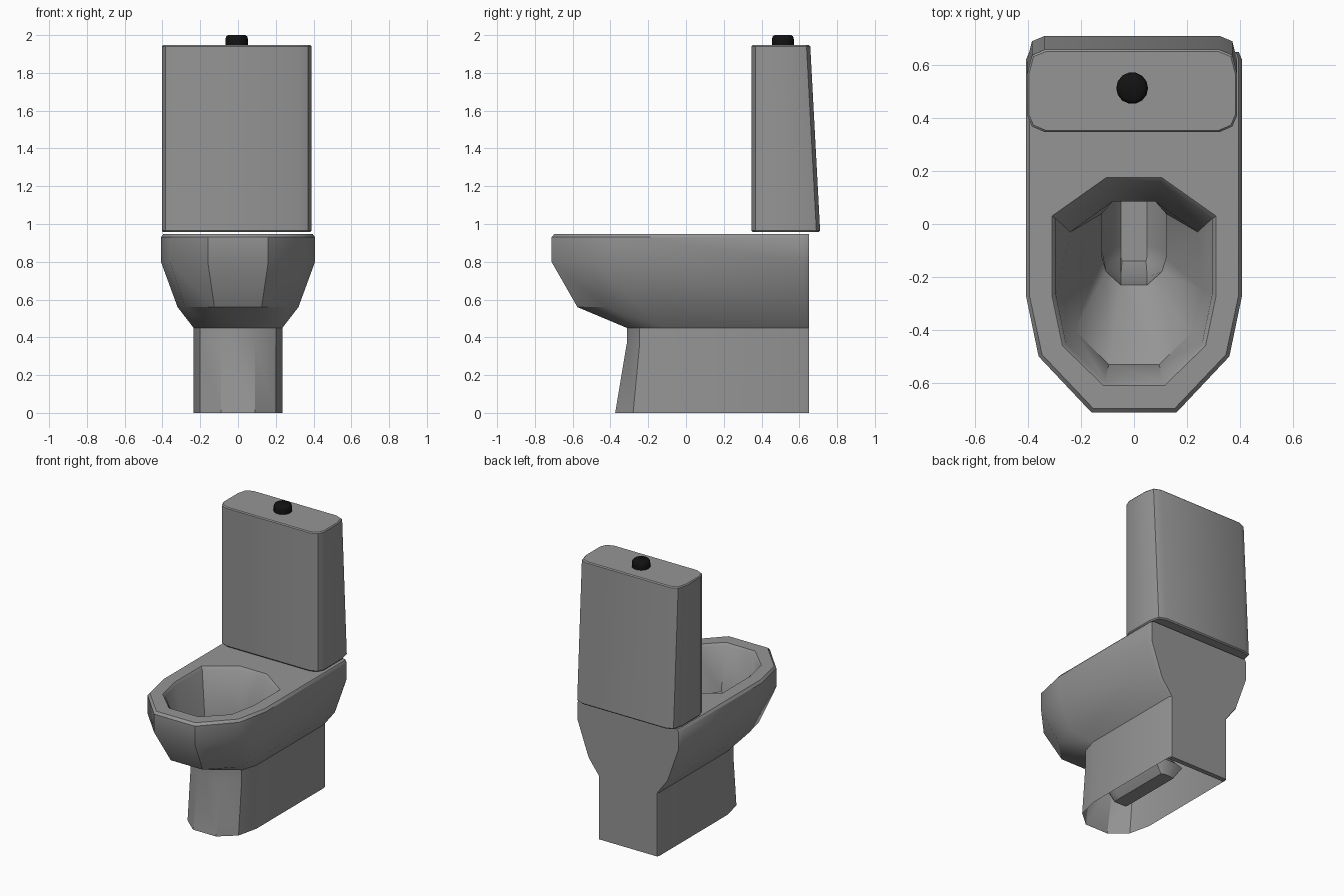
import bpy, bmesh, math

if "Cube" in bpy.data.objects:
    bpy.data.objects.remove(bpy.data.objects["Cube"])


def material(name, v):
    mat = bpy.data.materials.new(name)
    mat.diffuse_color = (v, v, v, 1)
    mat.use_nodes = True
    mat.node_tree.nodes["Principled BSDF"].inputs["Base Color"].default_value = mat.diffuse_color
    return mat


GREY, BLACK = material("dark_grey", .30), material("black", .006)


def ring(bm, half, z, cx=0.0):
    """Closed loop: half outline (back to front, x > 0) mirrored about x = cx."""
    pts = [(cx + x, y) for x, y in half] + [(cx - x, y) for x, y in reversed(half)]
    return [bm.verts.new((x, y, z)) for x, y in pts]


def skin(bm, loops):
    for a, b in zip(loops, loops[1:]):
        n = len(a)
        for i in range(n):
            j = (i + 1) % n
            bm.faces.new((a[i], a[j], b[j], b[i]))


def loop_edges(bm, loop):
    return [bm.edges.get((loop[i], loop[(i + 1) % len(loop)])) for i in range(len(loop))]


def finish(bm, name, mat, angle=35):
    bmesh.ops.recalc_face_normals(bm, faces=bm.faces)
    me = bpy.data.meshes.new(name)
    bm.to_mesh(me)
    bm.free()
    me.materials.append(mat)
    ob = bpy.data.objects.new(name, me)
    bpy.context.collection.objects.link(ob)
    bpy.ops.object.select_all(action='DESELECT')
    ob.select_set(True)
    bpy.context.view_layer.objects.active = ob
    bpy.ops.object.shade_smooth_by_angle(angle=math.radians(angle))


# Bowl and pedestal: outer shell, open underneath
bm = bmesh.new()
rim = [(.395, .65), (.408, .62), (.408, -.27), (.36, -.50), (.16, -.712)]
neck = [(.228, .65), (.235, .63), (.235, -.13), (.20, -.245), (.09, -.313)]
outer = [
    ring(bm, [(.228, .65), (.235, .63), (.235, -.13), (.20, -.28), (.09, -.375)], 0),
    ring(bm, neck, .37),
    ring(bm, neck, .45),
    ring(bm, [(.31, .65), (.32, .63), (.32, -.25), (.28, -.42), (.125, -.575)], .56),
    ring(bm, rim, .80),
    ring(bm, rim, .93),
    ring(bm, [(.385, .65), (.395, .62), (.395, -.268), (.347, -.493), (.153, -.697)], .947),
]
skin(bm, outer)

# Basin and drain: inner shell, ending in a closed trap inside the pedestal
inner = [
    ring(bm, [(.105, .175), (.31, .03), (.31, -.27), (.27, -.46), (.115, -.61)], .947),
    ring(bm, [(.10, .16), (.295, .02), (.295, -.265), (.257, -.45), (.11, -.595)], .93),
    ring(bm, [(.08, .085), (.24, -.03), (.26, -.25), (.225, -.40), (.095, -.53)], .63),
    ring(bm, [(.05, .12), (.12, .04), (.12, -.13), (.105, -.18), (.05, -.23)], .43),
    ring(bm, [(.05, .36), (.12, .34), (.12, -.10), (.105, -.16), (.05, -.20)], .18),
    ring(bm, [(.03, .34), (.05, .33), (.05, -.08), (.05, -.12), (.045, -.14)], .08),
]
skin(bm, inner)
bm.faces.new(inner[-1])

# Flat rim between the two shells
bmesh.ops.triangle_fill(bm, use_beauty=True,
                        edges=loop_edges(bm, outer[-1]) + loop_edges(bm, inner[0]))

# Narrow foot lip under the back wall
foot = outer[0]
lip = [bm.verts.new((x, .615, 0)) for x in (-.228, .228)]
bm.faces.new((foot[0], foot[-1], lip[0], lip[1]))
finish(bm, "bowl", GREY)

# Tank: rounded outline with a leaning back
bm = bmesh.new()


def tank_ring(back, inset, z):
    half = [(.33, back), (.378, back - .02), (.396, back - .09),
            (.396, .41), (.378, .368), (.33, .347)]
    cy = (back + .347) / 2
    sx, sy = 1 - inset / .396, 1 - inset / (back - cy)
    return ring(bm, [(x * sx, cy + (y - cy) * sy) for x, y in half], z, -.007)


tank = [tank_ring(.709, .006, .957), tank_ring(.71, 0, .965),
        tank_ring(.658, 0, 1.940), tank_ring(.657, .006, 1.947)]
skin(bm, tank)
bm.faces.new(tank[0])
bm.faces.new(tank[-1])
finish(bm, "tank", GREY)

# Flush button
bm = bmesh.new()
loops = []
for r, z in ((.06, 1.94), (.06, 1.975), (.056, 1.992), (.046, 2.0)):
    loops.append([bm.verts.new((-.007 + r * math.cos(a), .513 + r * math.sin(a), z))
                  for a in (math.tau * i / 14 for i in range(14))])
skin(bm, loops)
bm.faces.new(loops[0])
bm.faces.new(loops[-1])
finish(bm, "flush_button", BLACK, 40)
